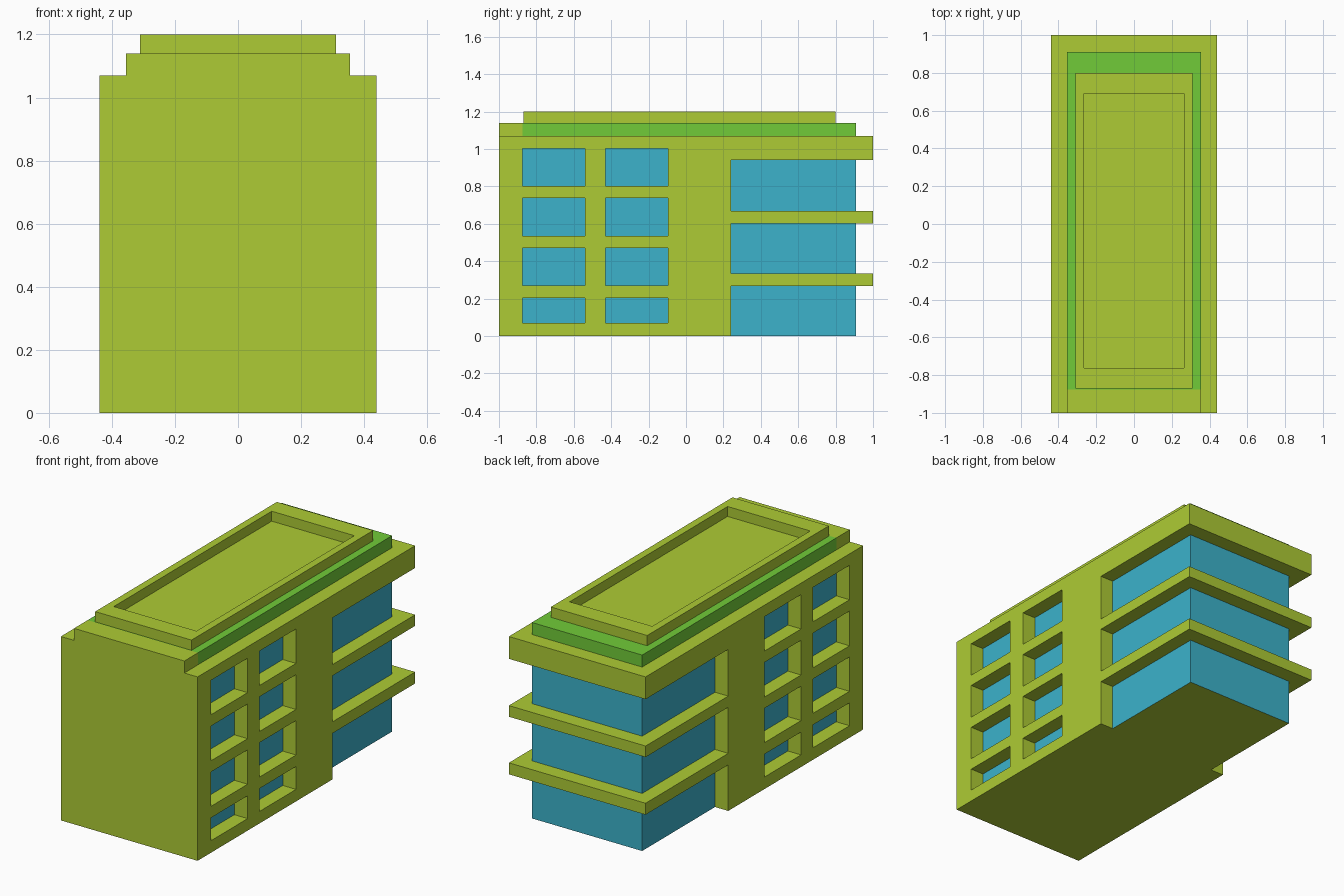
import bpy
import bmesh

if "Cube" in bpy.data.objects:
    bpy.data.objects.remove(bpy.data.objects["Cube"])


def material(name, color):
    m = bpy.data.materials.new(name)
    m.diffuse_color = color
    m.use_nodes = True
    m.node_tree.nodes["Principled BSDF"].inputs["Base Color"].default_value = m.diffuse_color
    return m


LIME = material("lime", (0.42, 0.60, 0.035, 1))
BLUE = material("glass_blue", (0.045, 0.45, 0.60, 1))
GREEN = material("green", (0.165, 0.60, 0.04, 1))
SLOTS = [LIME, BLUE, GREEN]


def add_box(bm, x, y, z, pick=lambda n: 0):
    """Add a box given three ranges; pick(normal) chooses the material slot."""
    verts = bmesh.ops.create_cube(bm, size=1)["verts"]
    for v in verts:
        v.co = [(a + b) / 2 + c * (b - a) for (a, b), c in zip((x, y, z), v.co)]
    bm.normal_update()
    for f in {f for v in verts for f in v.link_faces}:
        f.material_index = pick(f.normal)


def finish(name, bm):
    me = bpy.data.meshes.new(name)
    bm.to_mesh(me)
    bm.free()
    for m in SLOTS:
        me.materials.append(m)
    ob = bpy.data.objects.new(name, me)
    bpy.context.collection.objects.link(ob)
    return ob


def box(name, x, y, z, pick=lambda n: 0):
    bm = bmesh.new()
    add_box(bm, x, y, z, pick)
    return finish(name, bm)


def cut(ob, cutter):
    mod = ob.modifiers.new("cut", "BOOLEAN")
    mod.operation = "DIFFERENCE"
    mod.solver = "EXACT"
    mod.object = cutter
    cutter.hide_render = True
    cutter.hide_set(True)


OUTER = (-0.44, 0.44)
INNER = (-0.355, 0.355)

# Main block with recessed windows on both long sides
block = box("main_block", OUTER, (-1, 0.24), (0, 1.07))
bm = bmesh.new()
for x in ((INNER[1], 0.6), (-0.6, INNER[0])):
    for y in ((-0.875, -0.54), (-0.43, -0.095)):
        for z in ((0.07, 0.203), (0.27, 0.47), (0.535, 0.737), (0.803, 1.003)):
            add_box(bm, x, y, z, lambda n: 1 if abs(n.x) > 0.9 else 0)
cut(block, finish("window_cutter", bm))

# Glazed rear section with a lime underside
box("glass_core", INNER, (0.24, 0.91), (0, 0.94), lambda n: 0 if abs(n.z) > 0.9 else 1)

# Balcony slabs and roof slab wrapping the glazed section
for i, z in enumerate(((0.268, 0.335), (0.603, 0.668), (0.94, 1.07))):
    box(f"balcony_slab_{i + 1}", OUTER, (0.24, 1), z)

# Stepped roof: front strip, green terrace, tray with raised rim
box("front_roof_strip", INNER, (-1, -0.875), (1.07, 1.14))
box("green_terrace", INNER, (-0.875, 0.91), (1.07, 1.14), lambda n: 2)
tray = box("roof_tray", (-0.31, 0.31), (-0.87, 0.80), (1.13, 1.20))
cut(tray, box("tray_cutter", (-0.266, 0.266), (-0.762, 0.69), (1.142, 1.3)))
